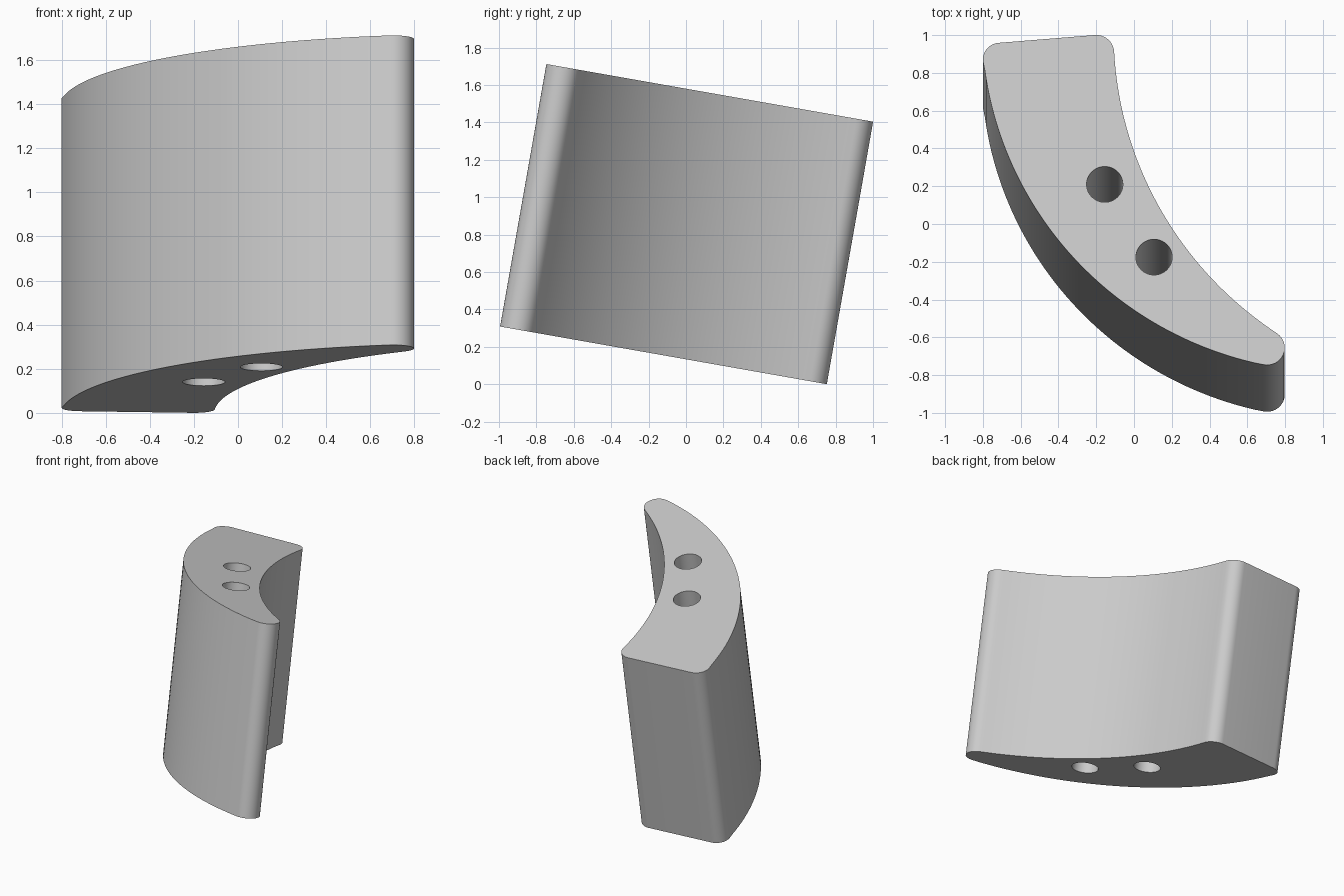
import bpy, bmesh
from math import atan2, cos, sin, pi, radians
from mathutils import Vector

cube = bpy.data.objects.get("Cube")
if cube:
    bpy.data.objects.remove(cube)

LENGTH = 1.425
TILT = radians(-10)
ORIGIN = Vector((0, 0, 1.58))

grey = bpy.data.materials.new("plain grey")
grey.use_nodes = True
colour = (0.6, 0.6, 0.6, 1)
grey.diffuse_color = colour
grey.node_tree.nodes["Principled BSDF"].inputs["Base Color"].default_value = colour


def arc(centre, radius, start, end, steps):
    return [(centre[0] + radius * cos(start + (end - start) * i / steps),
             centre[1] + radius * sin(start + (end - start) * i / steps))
            for i in range(steps + 1)]


def angle(a, b):
    return atan2(b[1] - a[1], b[0] - a[0]) % (2 * pi)


def prism(name, outline, bottom, top):
    bm = bmesh.new()
    face = bm.faces.new([bm.verts.new((x, y, bottom)) for x, y in outline])
    new = bmesh.ops.extrude_face_region(bm, geom=[face])["geom"]
    bmesh.ops.translate(bm, vec=(0, 0, top - bottom),
                        verts=[v for v in new if isinstance(v, bmesh.types.BMVert)])
    bmesh.ops.recalc_face_normals(bm, faces=bm.faces)
    mesh = bpy.data.meshes.new(name)
    bm.to_mesh(mesh)
    bm.free()
    mesh.materials.append(grey)
    obj = bpy.data.objects.new(name, mesh)
    bpy.context.collection.objects.link(obj)
    obj.location = ORIGIN
    obj.rotation_euler.x = TILT
    return obj


# Curved block: two large arcs joined by a rounded tip and a blunt end
outer, inner = (1.07, 1.08), (1.837, 1.03)
tip, left_corner, right_corner = (0.705, -0.665), (-0.71, 0.884), (-0.2, 0.921)
blunt = radians(93.5)
a_left, a_tip = angle(outer, left_corner), angle(outer, tip)
b_tip, b_right = angle(inner, tip), angle(inner, right_corner)

outline = arc(left_corner, 0.09, blunt, a_left, 10)
outline += arc(outer, 1.877, a_left, a_tip, 48)[1:-1]
outline += arc(tip, 0.093, a_tip, b_tip + pi, 16) if b_tip + pi > a_tip else []
outline += arc(inner, 1.945, b_tip, b_right, 48)[1:-1]
outline += arc(right_corner, 0.095, b_right - pi, blunt, 10)
block = prism("curved_block", outline, -LENGTH, 0)

# Two bores running the full length
for i, centre in enumerate([(-0.155, 0.213), (0.106, -0.178)]):
    circle = arc(centre, 0.096, 0, 2 * pi, 48)[:-1]
    cutter = prism(f"bore_cutter_{i + 1}", circle, -LENGTH - 0.1, 0.1)
    cutter.hide_render = True
    cut = block.modifiers.new(f"bore_{i + 1}", "BOOLEAN")
    cut.operation = "DIFFERENCE"
    cut.solver = "EXACT"
    cut.object = cutter

bpy.ops.object.select_all(action="DESELECT")
block.select_set(True)
bpy.context.view_layer.objects.active = block
for name in [m.name for m in block.modifiers]:
    cutter = block.modifiers[name].object
    bpy.ops.object.modifier_apply(modifier=name)
    bpy.data.objects.remove(cutter)
bpy.ops.object.shade_smooth_by_angle(angle=radians(30))
